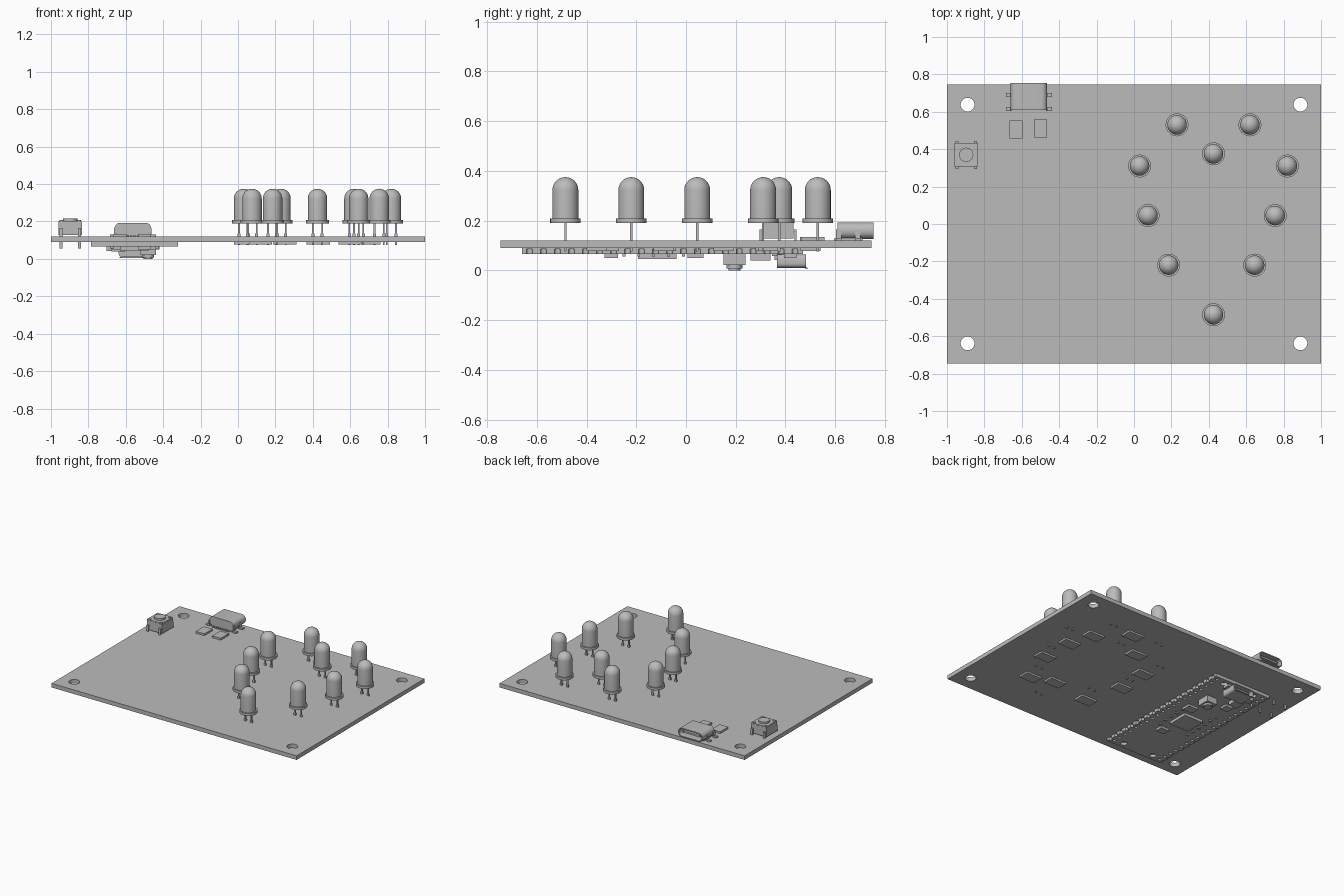
import bpy, bmesh, math
from mathutils import Matrix, Vector

old = bpy.data.objects.get("Cube")
if old:
    bpy.data.objects.remove(old, do_unlink=True)

grey = bpy.data.materials.new("plain grey")
grey.use_nodes = True
GREY = (0.5, 0.5, 0.5, 1)
grey.diffuse_color = GREY
grey.node_tree.nodes["Principled BSDF"].inputs["Base Color"].default_value = GREY


def finish(name, bm, smooth=False):
    mesh = bpy.data.meshes.new(name)
    bm.to_mesh(mesh)
    bm.free()
    mesh.materials.append(grey)
    obj = bpy.data.objects.new(name, mesh)
    bpy.context.collection.objects.link(obj)
    if smooth:
        bpy.ops.object.select_all(action="DESELECT")
        obj.select_set(True)
        bpy.context.view_layer.objects.active = obj
        bpy.ops.object.shade_smooth_by_angle(angle=math.radians(35))
    return obj


def add_box(bm, x, y, z0, z1, sx, sy):
    m = Matrix.Translation((x, y, (z0 + z1) / 2)) @ Matrix.Diagonal((sx, sy, z1 - z0, 1))
    bmesh.ops.create_cube(bm, size=1, matrix=m)


def add_rod(bm, x, y, z0, z1, r, n=16, r2=None):
    bmesh.ops.create_cone(bm, cap_ends=True, segments=n, radius1=r, radius2=r if r2 is None else r2,
                          depth=z1 - z0, matrix=Matrix.Translation((x, y, (z0 + z1) / 2)))


def box(name, *dims, bevel=0):
    bm = bmesh.new()
    add_box(bm, *dims)
    if bevel:
        edges = [e for e in bm.edges if abs(e.verts[0].co.z - e.verts[1].co.z) > 0.001]
        bmesh.ops.bevel(bm, geom=edges, offset=bevel, segments=3, affect="EDGES", profile=0.5)
    return finish(name, bm)


def drill(target, holes, z0, z1, n):
    bm = bmesh.new()
    for x, y, r in holes:
        add_rod(bm, x, y, z0, z1, r, n)
    cutter = finish("hole_cutter", bm)
    cutter.hide_render = True
    mod = target.modifiers.new("holes", "BOOLEAN")
    mod.object, mod.operation, mod.solver = cutter, "DIFFERENCE", "EXACT"
    bpy.context.view_layer.objects.active = target
    bpy.ops.object.modifier_apply(modifier=mod.name)
    bpy.data.objects.remove(cutter, do_unlink=True)


TOP, BOT = 0.12, 0.09

# Main circuit board with corner mounting holes
board = box("main_board", 0, 0, BOT, TOP, 2, 1.49)
drill(board, [(sx * 0.89, sy * 0.638, 0.037) for sx in (-1, 1) for sy in (-1, 1)], 0, 0.2, 32)

# Lamp body: a profile spun around the vertical axis
R, SHOULDER = 0.052, 0.323
profile = [(0, 0.19), (0.061, 0.19), (0.061, 0.208), (R, 0.208)]
profile += [(R * math.cos(a), SHOULDER + R * math.sin(a))
            for a in (i * math.pi / 16 for i in range(9))]


def lamp(i, x, y):
    bm = bmesh.new()
    verts = [bm.verts.new((r, 0, z)) for r, z in profile]
    edges = [bm.edges.new(p) for p in zip(verts, verts[1:])]
    bmesh.ops.spin(bm, geom=verts + edges, cent=(0, 0, 0), axis=(0, 0, 1),
                   angle=math.tau, steps=32, use_duplicate=False)
    bmesh.ops.remove_doubles(bm, verts=bm.verts, dist=0.0005)
    bmesh.ops.recalc_face_normals(bm, faces=bm.faces)
    bmesh.ops.translate(bm, verts=bm.verts, vec=Vector((x, y, 0)))
    finish(f"lamp_body_{i}", bm, True)
    bm = bmesh.new()
    for s in (-1, 1):
        lx = x + s * 0.025
        add_box(bm, lx, y, 0.075, 0.19, 0.009, 0.009)
        add_box(bm, lx, y, TOP, 0.135, 0.016, 0.009)
    finish(f"lamp_legs_{i}", bm)


# Lamps, each paired with a flat resistor under the board
lamps = [(0.23, 0.53), (0.62, 0.53), (0.425, 0.375), (0.03, 0.31), (0.82, 0.31),
         (0.075, 0.045), (0.755, 0.045), (0.185, -0.22), (0.645, -0.22), (0.425, -0.485)]
resistors = [(0.25, 0.32), (0.63, 0.33), (0.43, 0.5), (0.05, 0.15), (0.69, 0.15),
             (0.04, -0.08), (0.7, -0.09), (0.12, -0.36), (0.6, -0.36), (0.43, -0.31)]
for i, ((lx, ly), (rx, ry)) in enumerate(zip(lamps, resistors), 1):
    lamp(i, lx, ly)
    box(f"bottom_resistor_{i}", rx, ry, 0.077, BOT, 0.125, 0.08)

# Two flat resistors on top, near the charging socket
for side, x, y in (("right", -0.63, 0.505), ("left", -0.5, 0.51)):
    box(f"top_resistor_{side}", x, y, TOP, 0.134, 0.07, 0.095)

# Push button with corner rivets, plunger, side legs
BX, BY = -0.897, 0.37
box("button_body", BX, BY, 0.128, 0.195, 0.125, 0.125)
box("button_plate", BX, BY, 0.195, 0.203, 0.123, 0.123)
bm = bmesh.new()
add_rod(bm, BX, BY, 0.2, 0.216, 0.038, 32)
for sx in (-1, 1):
    for sy in (-1, 1):
        add_rod(bm, BX + sx * 0.047, BY + sy * 0.047, 0.2, 0.207, 0.01)
finish("button_plunger_and_rivets", bm, True)
bm = bmesh.new()
for sx in (-1, 1):
    for sy in (-1, 1):
        lx, ly = BX + sx * 0.05, BY + sy * 0.071
        add_box(bm, lx, ly, 0.055, 0.165, 0.016, 0.008)
        add_box(bm, lx, ly - sy * 0.006, 0.157, 0.165, 0.016, 0.012)
finish("button_legs", bm)


def socket(name, x, y0, y1, z0, z1, w, r, wall, open_dir):
    """Rounded metal sleeve, open at one end, closed at the other."""
    def ring(inset, y):
        rr, pts = r - inset, []
        for k, (sx, sz) in enumerate(((1, 1), (-1, 1), (-1, -1), (1, -1))):
            cx = x + sx * (w / 2 - r)
            cz = (z1 - r) if sz > 0 else (z0 + r)
            for j in range(6):
                a = (k + j / 5) * math.pi / 2
                pts.append(bm.verts.new((cx + rr * math.cos(a), y, cz + rr * math.sin(a))))
        return pts
    bm = bmesh.new()
    mouth, back = (y1, y0) if open_dir > 0 else (y0, y1)
    deep = mouth + (back - mouth) * 0.8
    rings = [ring(0, back), ring(0, mouth), ring(wall, mouth), ring(wall, deep)]
    for a, b in zip(rings, rings[1:]):
        for j in range(len(a)):
            k = (j + 1) % len(a)
            bm.faces.new((a[j], a[k], b[k], b[j]))
    bm.faces.new(rings[0])
    bm.faces.new(rings[-1])
    bmesh.ops.recalc_face_normals(bm, faces=bm.faces)
    return finish(name, bm, True)


# Charging socket on the back edge, mouth facing back
UX = -0.562
socket("charging_socket", UX, 0.61, 0.754, 0.127, 0.193, 0.196, 0.03, 0.007, 1)
box("charging_tongue", UX, 0.69, 0.155, 0.168, 0.14, 0.1)
box("charging_base", UX, 0.66, TOP, 0.132, 0.16, 0.1)
bm = bmesh.new()
for s in (-1, 1):
    for y in (0.69, 0.615):
        add_box(bm, UX + s * 0.108, y, TOP, 0.13, 0.03, 0.022)
        add_box(bm, UX + s * 0.096, y, TOP, 0.165, 0.008, 0.022)
for i in range(8):
    add_box(bm, UX + (i - 3.5) * 0.018, 0.605, TOP, 0.128, 0.01, 0.02)
finish("charging_socket_tabs", bm)

# Controller module under the board: notched edges, pin holes, mounting holes
MX, MY, FACE = -0.553, -0.095, 0.066
module = box("controller_board", MX, MY, FACE, BOT - 0.0005, 0.465, 1.13)
holes = []
for s in (-1, 1):
    for i in range(20):
        y = MY + (i - 9.5) * 0.0562
        holes += [(MX + s * 0.2325, y, 0.012), (MX + s * 0.197, y, 0.011)]
    holes += [(MX + s * 0.126, MY + t * 0.52, 0.023) for t in (-1, 1)]
drill(module, holes, 0.05, BOT - 0.004, 12)

# Module parts: name, x, y, lowest z, width, depth
for name, x, y, z, sx, sy in (
        ("processor_chip", MX, -0.115, 0.046, 0.155, 0.155),
        ("memory_chip", -0.46, 0.038, 0.05, 0.08, 0.065),
        ("crystal", -0.5, -0.3, 0.05, 0.07, 0.055),
        ("power_coil", -0.64, 0.3, 0.04, 0.07, 0.08),
        ("power_chip", -0.64, 0.2, 0.05, 0.06, 0.06),
        ("signal_lamp", -0.685, 0.38, 0.042, 0.035, 0.05),
        ("boot_button_body", -0.48, 0.195, 0.022, 0.085, 0.09)):
    box(name, x, y, z, FACE + 0.001, sx, sy)
bm = bmesh.new()
add_rod(bm, -0.48, 0.195, 0.008, 0.03, 0.032, 24)
finish("boot_button_plunger", bm, True)
bm = bmesh.new()
for i in range(6):
    for s in (-1, 1):
        add_box(bm, MX + s * 0.12, -0.25 + i * 0.06, 0.056, FACE + 0.001, 0.022, 0.012)
finish("small_capacitors", bm)

# Module data socket, mouth facing back
socket("data_socket", MX, 0.365, 0.482, 0.01, 0.064, 0.17, 0.018, 0.006, 1)
box("data_tongue", MX, 0.43, 0.03, 0.042, 0.11, 0.08)
bm = bmesh.new()
for s in (-1, 1):
    add_box(bm, MX + s * 0.09, 0.42, 0.05, FACE + 0.001, 0.03, 0.05)
add_box(bm, MX, 0.484, 0.006, 0.011, 0.16, 0.008)
add_box(bm, MX, 0.365, 0.058, FACE + 0.001, 0.12, 0.04)
# Lowest point of the model rests on the floor
add_rod(bm, -0.48, 0.195, 0.0, 0.009, 0.024, 24)
finish("data_socket_tabs", bm)
